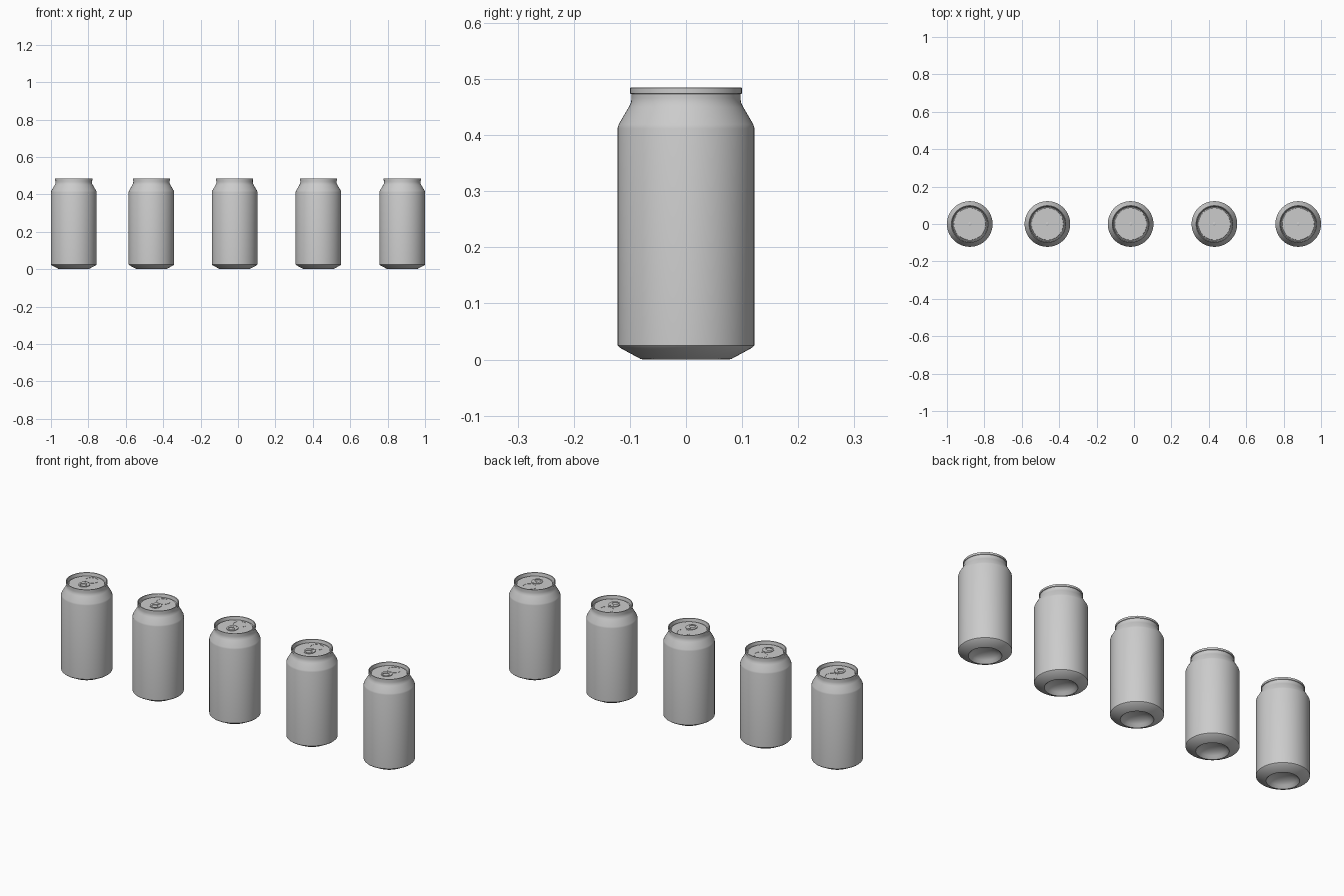
import bpy, bmesh, math

if "Cube" in bpy.data.objects:
    bpy.data.objects.remove(bpy.data.objects["Cube"])

def material(name, v):
    m = bpy.data.materials.new(name)
    m.diffuse_color = (v, v, v, 1)
    m.use_nodes = True
    m.node_tree.nodes["Principled BSDF"].inputs["Base Color"].default_value = m.diffuse_color
    return m

ALU = material("aluminium grey", 0.6)
SEG = 64
LID_Z = 0.471

def finish(bm, name, angle=35):
    bmesh.ops.remove_doubles(bm, verts=bm.verts, dist=1e-5)
    bmesh.ops.recalc_face_normals(bm, faces=bm.faces)
    me = bpy.data.meshes.new(name)
    bm.to_mesh(me)
    bm.free()
    me.materials.append(ALU)
    for p in me.polygons:
        p.use_smooth = True
    me.set_sharp_from_angle(angle=math.radians(angle))
    return me

def lathe(name, profile):
    bm = bmesh.new()
    vs = [bm.verts.new((r, 0, z)) for r, z in profile]
    es = [bm.edges.new(e) for e in zip(vs, vs[1:])]
    bmesh.ops.spin(bm, geom=vs + es, cent=(0, 0, 0), axis=(0, 0, 1),
                   angle=math.tau, steps=SEG, use_merge=True)
    return finish(bm, name)

def plate(name, outer, inner, z, h):
    """Flat ring between two loops with equal point counts, given thickness h."""
    bm = bmesh.new()
    n = len(outer)
    rings = [[bm.verts.new((x, y, zz)) for x, y in loop]
             for loop, zz in ((outer, z), (outer, z + h), (inner, z + h), (inner, z))]
    for k in range(4):
        a, b = rings[k], rings[(k + 1) % 4]
        for i in range(n):
            j = (i + 1) % n
            bm.faces.new((a[i], a[j], b[j], b[i]))
    return finish(bm, name)

def oval(cx, cy, rx, ry, n=32):
    return [(cx + rx * math.cos(math.tau * i / n), cy + ry * math.sin(math.tau * i / n))
            for i in range(n)]

# closed can shell: domed underside, wall, shoulder, neck, rolled rim, sunken lid
body = lathe("can_body", [
    (0, 0.034), (0.025, 0.032), (0.048, 0.025), (0.064, 0.014), (0.072, 0.003),
    (0.076, 0), (0.081, 0.001), (0.118, 0.021), (0.122, 0.025),
    (0.122, 0.412), (0.120, 0.419), (0.102, 0.450), (0.098, 0.458), (0.097, 0.466),
    (0.097, 0.473), (0.0995, 0.474), (0.0995, 0.484), (0.098, 0.485),
    (0.095, 0.484), (0.092, 0.467), (0.089, 0.465), (0.086, 0.467),
    (0.085, LID_Z), (0, LID_Z)])

# pull tab, its rivet and the raised score line of the mouth
tab = plate("pull_tab", oval(0, -0.020, 0.027, 0.030), oval(0, -0.028, 0.016, 0.014),
            LID_Z + 0.002, 0.003)
rivet = lathe("tab_rivet", [(0.008, LID_Z - 0.001), (0.008, LID_Z + 0.006),
                            (0.006, LID_Z + 0.007), (0, LID_Z + 0.007)])
mouth = plate("mouth_score", oval(0, 0.042, 0.034, 0.032), oval(0, 0.042, 0.032, 0.030),
              LID_Z - 0.001, 0.002)

# row of five cans
for i, x in enumerate((-0.878, -0.463, -0.018, 0.430, 0.878), 1):
    for me in (body, tab, rivet, mouth):
        ob = bpy.data.objects.new(f"{me.name}_{i}", me)
        ob.location.x = x
        bpy.context.collection.objects.link(ob)
